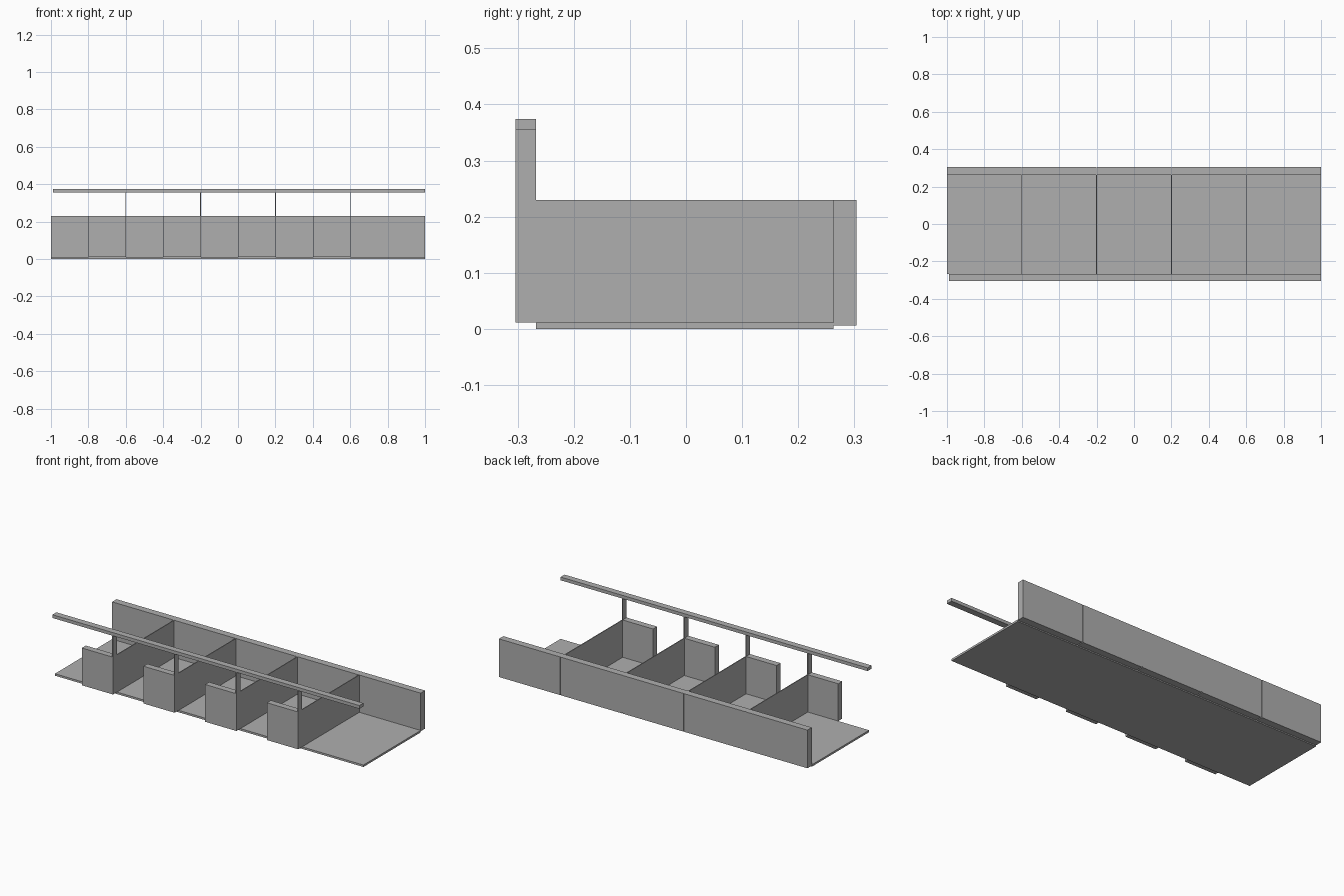
import bpy

if "Cube" in bpy.data.objects:
    bpy.data.objects.remove(bpy.data.objects["Cube"])

grey = bpy.data.materials.new("plain grey")
grey.use_nodes = True
colour = (0.43, 0.43, 0.43, 1)
grey.diffuse_color = colour
grey.node_tree.nodes["Principled BSDF"].inputs["Base Color"].default_value = colour


def box(name, x, y, z):
    """Flat-sided box spanning the given (low, high) ranges."""
    bpy.ops.mesh.primitive_cube_add(size=1)
    ob = bpy.context.object
    ob.name = name
    for axis, (low, high) in enumerate((x, y, z)):
        ob.location[axis] = (low + high) / 2
        ob.scale[axis] = high - low
    bpy.ops.object.transform_apply(location=True, rotation=False, scale=True)
    ob.data.materials.append(grey)
    return ob


FLOOR_TOP = 0.0115
WALL_TOP = 0.23
RAIL_BOTTOM = 0.355
FRONT = (-0.304, -0.267)
INSIDE = (-0.267, 0.263)
BACK = (0.263, 0.304)
BAY = 0.4
THIN = 0.0025   # half thickness of dividers and posts

# Floor slab and overhead front rail
box("floor", (-1, 1), INSIDE, (0, FLOOR_TOP))
box("front_rail", (-0.99, 1), FRONT, (RAIL_BOTTOM, 0.374))

# Back wall, one panel per bay with narrow joints
for i in range(5):
    left = -1 + i * BAY
    low = left + (THIN if i > 0 else 0)
    high = left + BAY - (THIN if i < 4 else 0)
    box("back_panel", (low, high), BACK, (0.0065, WALL_TOP))

# Dividers between bays, each with a front post and a half-width front panel
for i in range(1, 5):
    x = -1 + i * BAY
    thin = (x - THIN, x + THIN)
    box("divider", thin, (INSIDE[0], BACK[1] - 0.002), (FLOOR_TOP, WALL_TOP))
    box("front_post", thin, FRONT, (FLOOR_TOP, RAIL_BOTTOM))
    box("front_panel", (x - BAY / 2, x - THIN), FRONT, (FLOOR_TOP, WALL_TOP))
